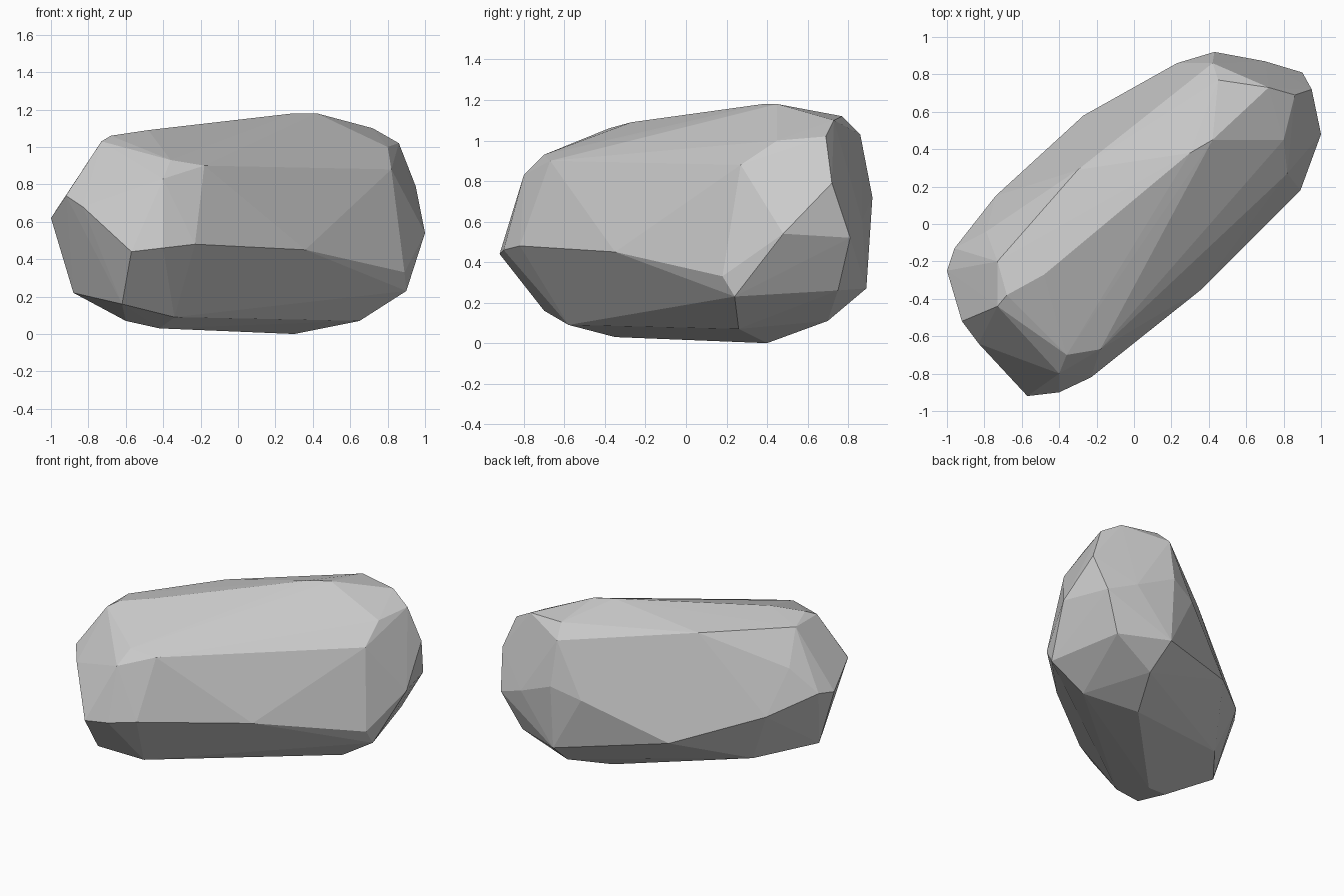
import bpy, bmesh

# Corner points of the boulder, grouped by region (convex faceted stone)
left_end = [(-1, -.25, .62), (-.92, -.52, .74), (-.73, -.44, 1.03), (-.4, -.8, .83),
            (-.57, -.92, .44), (-.83, -.64, .68), (-.96, -.13, .64), (-.79, -.04, .81),
            (-.73, -.2, 1.03), (-.88, -.25, .22), (-.62, -.7, .16), (-.82, 0, .65)]
right_end = [(1, .48, .54), (.86, .69, 1.02), (.8, .45, 1.0), (.82, .27, .88),
             (.95, .72, .79), (.9, .81, .52), (.89, .18, .33), (.9, .24, .23),
             (.77, .75, .26), (.7, .87, .6)]
top = [(-.48, -.27, 1.09), (-.68, -.38, 1.06), (.3, .38, 1.18), (.42, .45, 1.18),
       (.72, .73, 1.1), (.45, .77, 1.12), (.42, .86, 1.03), (-.3, .29, 1.06)]
front_side = [(-.36, -.7, .93), (-.18, -.67, .9), (.53, -.01, .84),
              (-.4, -.9, .46), (-.23, -.82, .48), (.36, -.35, .45)]
back_side = [(-.74, .15, .52), (-.27, .58, .37), (.23, .86, .65), (.43, .92, .72),
             (.43, .89, .27)]
bottom = [(.08, -.25, .12), (-.34, -.58, .09), (-.42, -.35, .03), (-.6, -.4, .07),
          (.65, .26, .07), (.3, .4, 0), (.45, .7, .11), (-.6, .1, .17)]

# Wrap the corners in a faceted hull
bm = bmesh.new()
for p in left_end + right_end + top + front_side + back_side + bottom:
    bm.verts.new(p)
bmesh.ops.convex_hull(bm, input=bm.verts)
loose = [v for v in bm.verts if not v.link_faces]
bmesh.ops.delete(bm, geom=loose, context='VERTS')
bmesh.ops.recalc_face_normals(bm, faces=bm.faces)

mesh = bpy.data.meshes.new("boulder")
bm.to_mesh(mesh)
bm.free()
boulder = bpy.data.objects.new("boulder", mesh)
bpy.context.collection.objects.link(boulder)
